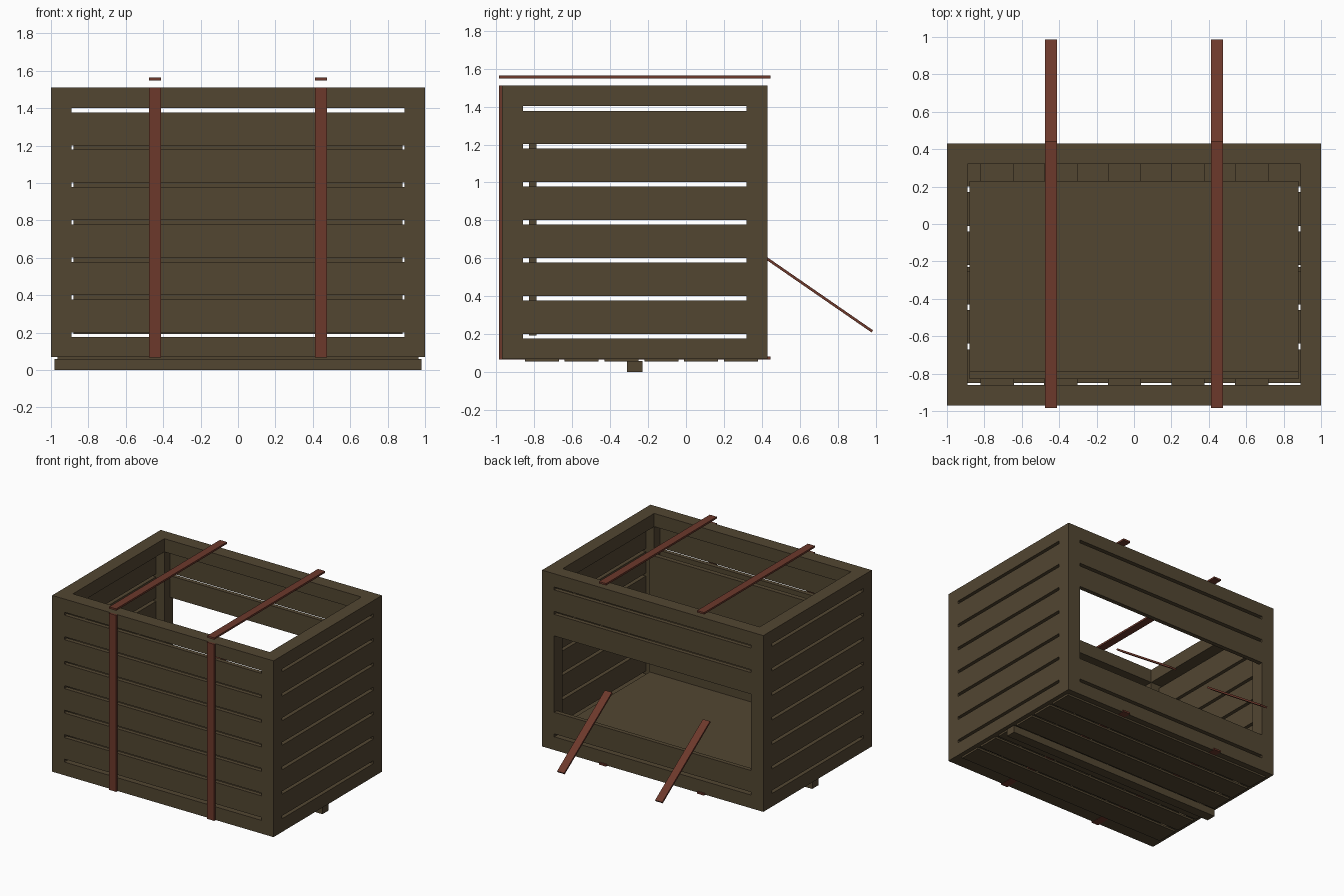
import bpy, bmesh, math
from mathutils import Matrix, Vector

if "Cube" in bpy.data.objects:
    bpy.data.objects.remove(bpy.data.objects["Cube"])


def material(name, rgb):
    m = bpy.data.materials.new(name)
    m.diffuse_color = (*rgb, 1)
    m.use_nodes = True
    m.node_tree.nodes["Principled BSDF"].inputs["Base Color"].default_value = m.diffuse_color
    return m


WOOD = material("dark_wood", (0.085, 0.061, 0.031))
STRAP = material("rust_strap", (0.150, 0.040, 0.024))


def finish(bm, name, mat):
    me = bpy.data.meshes.new(name)
    bm.to_mesh(me)
    bm.free()
    me.materials.append(mat)
    ob = bpy.data.objects.new(name, me)
    bpy.context.collection.objects.link(ob)
    return ob


def box(name, x, y, z, mat):
    """Box from (min, max) ranges."""
    bm = bmesh.new()
    size = [r[1] - r[0] for r in (x, y, z)]
    mid = [(r[0] + r[1]) / 2 for r in (x, y, z)]
    bmesh.ops.create_cube(bm, size=1, matrix=Matrix.Translation(mid) @ Matrix.Diagonal((*size, 1)))
    return finish(bm, name, mat)


def cell_solid(name, axes, filled, mat):
    """Closed solid from the filled cells of an uneven grid, without inner faces."""
    bm = bmesh.new()
    n = [len(a) - 1 for a in axes]

    def full(c):
        return all(0 <= c[a] < n[a] for a in range(3)) and filled(*c)

    for c in [(i, j, k) for i in range(n[0]) for j in range(n[1]) for k in range(n[2])]:
        if not full(c):
            continue
        for a in range(3):
            u, v = (a + 1) % 3, (a + 2) % 3
            for side in (0, 1):
                nb = list(c)
                nb[a] += 2 * side - 1
                if full(nb):
                    continue
                quad = []
                for du, dv in ((0, 0), (1, 0), (1, 1), (0, 1)):
                    p = list(c)
                    p[a] += side
                    p[u] += du
                    p[v] += dv
                    quad.append(bm.verts.new([axes[m][p[m]] for m in range(3)]))
                bm.faces.new(quad if side else quad[::-1])
    bmesh.ops.remove_doubles(bm, verts=bm.verts, dist=1e-5)
    return finish(bm, name, mat)


# Crate walls: thick corner posts and top and bottom rails, thin slats, open hatch at the back
XS = [-1, -0.965, -0.89, 0.89, 0.965, 1]
YS = [-0.97, -0.935, -0.86, 0.32, 0.395, 0.43]
ZS = [0.07]
for s in range(7):
    ZS += [0.178 + 0.2 * s, 0.202 + 0.2 * s]
ZS.append(1.51)


def crate_cell(i, j, k):
    if i != 2 and j != 2:
        return True                      # corner posts
    if i == 2 and j == 2:
        return False                     # inside
    if k in (0, len(ZS) - 2):
        return True                      # rails
    if j == 5 - 1 and 0.37 < ZS[k] < 0.99:
        return False                     # hatch
    return k % 2 == 0 and (i in (0, 4) or j in (0, 4))


cell_solid("crate_walls", (XS, YS, ZS), crate_cell, WOOD)

# Floor: lengthwise planks below, crosswise boards above
for s in range(6):
    y = -0.85 + 0.21 * s
    box(f"bottom_plank_{s + 1}", (-0.965, 0.965), (y, y + 0.18), (0.055, 0.0705), WOOD)
for s in range(5):
    x = -0.82 + 0.34 * s
    box(f"floor_board_{s + 1}", (x, x + 0.178), (-0.86, 0.32), (0.0705, 0.09), WOOD)

# Skid beam under the floor
box("skid_beam", (-0.98, 0.98), (-0.31, -0.23), (0, 0.06), WOOD)

# Loose panels inside: one upright at the front, one flat
box("upright_panel", (-0.88, 0.88), (-0.828, -0.788), (0.193, 1.203), WOOD)
box("flat_panel", (-0.88, 0.88), (-0.788, 0.23), (0.205, 0.245), WOOD)

# Two straps: front, bottom, top and loose back end
for side, x in (("left", -0.443), ("right", 0.443)):
    xr = (x - 0.032, x + 0.032)
    box(f"{side}_front_strap", xr, (-0.985, -0.97), (0.07, 1.51), STRAP)
    box(f"{side}_bottom_strap", xr, (-0.985, 0.445), (0.068, 0.082), STRAP)
    box(f"{side}_top_strap", xr, (-0.985, 0.445), (1.548, 1.563), STRAP)
    a, b = Vector((x, 0.365, 0.641)), Vector((x, 0.982, 0.215))
    ob = box(f"{side}_loose_strap", (-0.032, 0.032), (0, (b - a).length), (-0.007, 0.007), STRAP)
    ob.location = a
    ob.rotation_euler.x = math.atan2(b.z - a.z, b.y - a.y)
